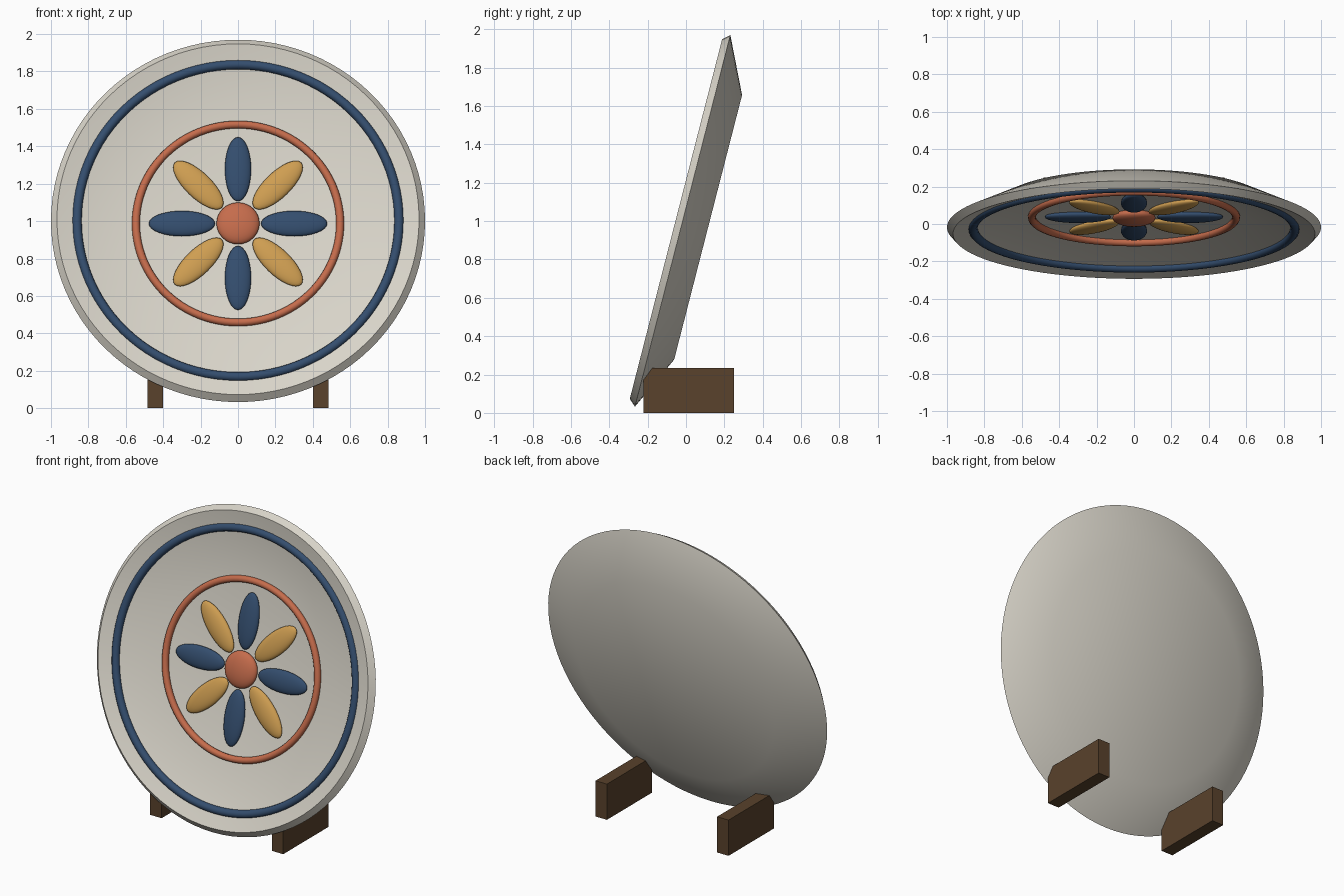
import bpy, bmesh, math
from mathutils import Matrix

cube = bpy.data.objects.get("Cube")
if cube:
    bpy.data.objects.remove(cube, do_unlink=True)


def material(name, rgb):
    m = bpy.data.materials.new(name)
    m.use_nodes = True
    m.diffuse_color = (*rgb, 1)
    m.node_tree.nodes["Principled BSDF"].inputs["Base Color"].default_value = (*rgb, 1)
    return m


cream = material("cream glaze", (0.69, 0.66, 0.585))
blue = material("blue glaze", (0.034, 0.075, 0.155))
orange = material("orange glaze", (0.56, 0.15, 0.072))
yellow = material("yellow glaze", (0.62, 0.34, 0.083))
wood = material("dark wood", (0.1, 0.054, 0.025))

# Leaning frame: local z is the dish axis, local y runs up the dish
LEAN = Matrix.Translation((0, -0.0175, 1.001)) @ Matrix.Rotation(math.radians(75.6), 4, 'X')


def finish(bm, name, mat, matrix, sharp_angle=35):
    bmesh.ops.recalc_face_normals(bm, faces=bm.faces)
    for f in bm.faces:
        f.smooth = True
    for e in bm.edges:
        e.smooth = e.calc_face_angle(0) < math.radians(sharp_angle)
    me = bpy.data.meshes.new(name)
    bm.to_mesh(me)
    bm.free()
    me.materials.append(mat)
    ob = bpy.data.objects.new(name, me)
    bpy.context.collection.objects.link(ob)
    ob.matrix_world = matrix


def lathe(name, profile, mat, closed=False, steps=96):
    bm = bmesh.new()
    vs = [bm.verts.new((0, -r, h)) for r, h in profile]
    for a, b in zip(vs, vs[1:] + vs[:1] if closed else vs[1:]):
        bm.edges.new((a, b))
    bmesh.ops.spin(bm, geom=bm.verts[:] + bm.edges[:], cent=(0, 0, 0), axis=(0, 0, 1),
                   angle=math.tau, steps=steps, use_duplicate=False)
    bmesh.ops.remove_doubles(bm, verts=bm.verts, dist=0.0001)
    finish(bm, name, mat, LEAN)


def ring(name, radius, thick, height, mat):
    section = [(radius + thick * math.cos(i * math.tau / 12),
                height + thick * math.sin(i * math.tau / 12)) for i in range(12)]
    lathe(name, section, mat, closed=True)


def bead(name, size, matrix, mat):
    bm = bmesh.new()
    bmesh.ops.create_uvsphere(bm, u_segments=32, v_segments=16, radius=1,
                              matrix=Matrix.Diagonal((*size, 1)))
    finish(bm, name, mat, LEAN @ matrix, sharp_angle=80)


# Dish: back, crisp rim and shallow front
lathe("plate", [(0, -0.137), (0.712, -0.137), (1.0, 0.0), (0.968, 0.036),
                (0.86, 0.004), (0.55, -0.066), (0, -0.07)], cream)

# Raised painted rings
ring("outer_ring", 0.861, 0.025, 0.004, blue)
ring("inner_ring", 0.546, 0.021, -0.056, orange)

# Flower
bead("flower_centre", (0.115, 0.115, 0.04), Matrix.Translation((0, 0, -0.052)), orange)
for i in range(8):
    turn = Matrix.Rotation(i * math.pi / 4, 4, 'Z') @ Matrix.Translation((0.3, 0, -0.057))
    bead(f"petal_{i + 1}", (0.177, 0.07, 0.028), turn, yellow if i % 2 else blue)

# Stand blocks
for side, x in (("left", 0.4425), ("right", -0.4425)):
    bm = bmesh.new()
    bmesh.ops.create_cube(bm, size=1, matrix=Matrix.Diagonal((0.083, 0.47, 0.235, 1)))
    finish(bm, f"stand_foot_{side}", wood, Matrix.Translation((x, 0.014, 0.1175)))
